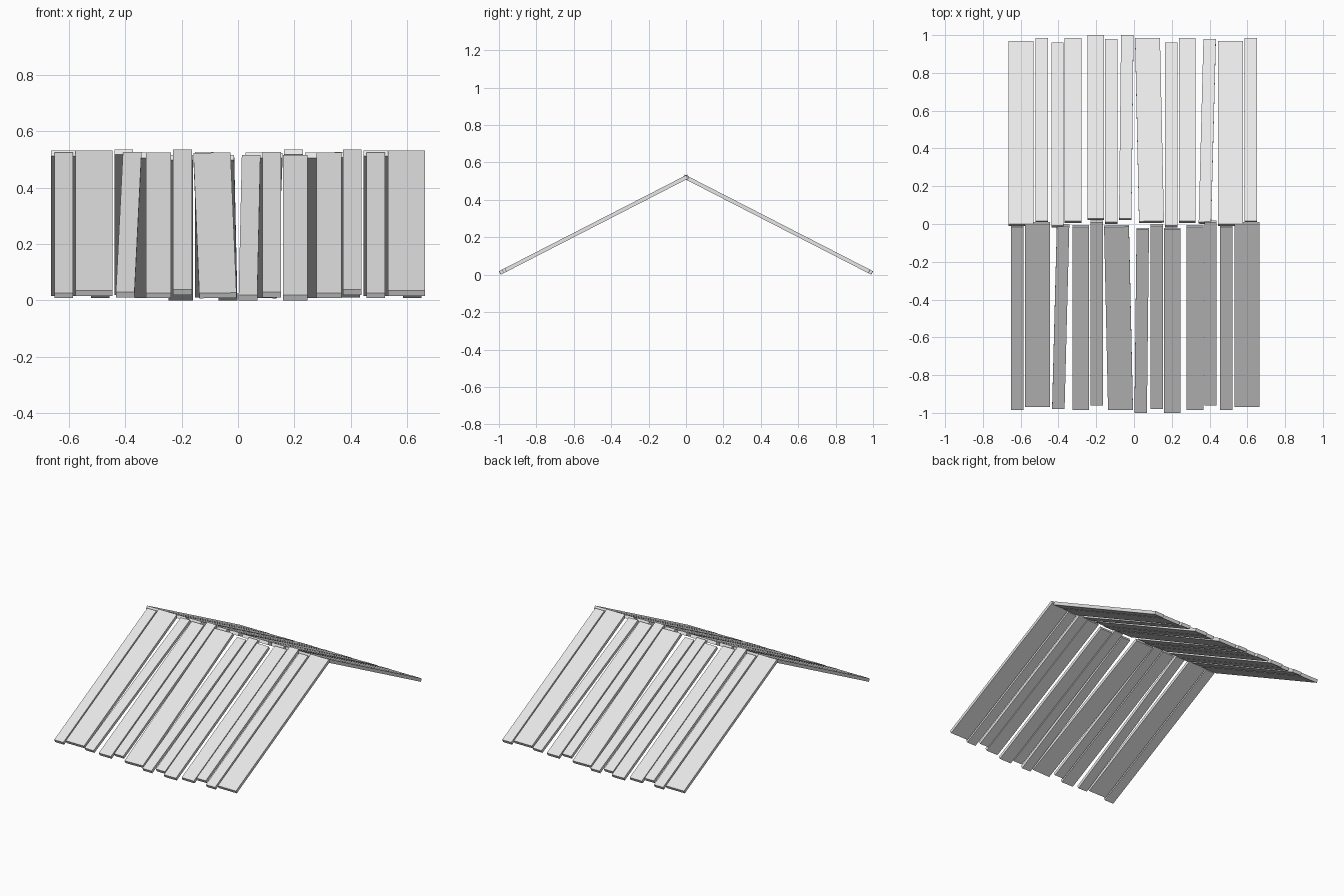
import bpy
import math
from mathutils import Matrix

cube = bpy.data.objects.get("Cube")
if cube:
    bpy.data.objects.remove(cube, do_unlink=True)

# Plain pale grey for every board
grey = bpy.data.materials.new("pale_grey")
grey.use_nodes = True
colour = (0.8, 0.8, 0.8, 1)
grey.diffuse_color = colour
grey.node_tree.nodes["Principled BSDF"].inputs["Base Color"].default_value = colour

PITCH = math.atan(0.513)
LENGTH, THICK = 1.09, 0.021
HALF_SPAN = (LENGTH * math.cos(PITCH) + THICK * math.sin(PITCH)) / 2
RIDGE = 0.52
WIDE, MEDIUM, NARROW = 0.132, 0.088, 0.066

# Boards of one slope: centre x, width, reach of the eave end, sideways skew
BOARDS = [
    (-0.598, WIDE, 0.97, 0), (-0.489, NARROW, 0.985, 0),
    (-0.405, NARROW, 0.962, 0), (-0.323, MEDIUM, 0.985, 0),
    (-0.203, MEDIUM, 1.0, 0), (-0.12, NARROW, 0.98, 0),
    (-0.041, NARROW, 1.0, 0.011), (0.082, WIDE, 0.985, -0.021),
    (0.197, NARROW, 0.962, 0), (0.282, MEDIUM, 0.985, 0),
    (0.388, NARROW, 0.98, 0.025), (0.511, WIDE, 0.97, 0),
    (0.618, NARROW, 0.985, 0),
]


def board(name, turn, x, width, reach, skew):
    """One plank lying on the slope, turned about the vertical axis."""
    y = reach - HALF_SPAN
    place = (Matrix.Rotation(turn, 4, "Z")
             @ Matrix.Translation((x, y, RIDGE - y * math.tan(PITCH)))
             @ Matrix.Rotation(-PITCH, 4, "X")
             @ Matrix.Rotation(-skew / LENGTH, 4, "Z"))
    bpy.ops.mesh.primitive_cube_add(size=1)
    ob = bpy.context.object
    ob.name = name
    ob.data.transform(Matrix.Diagonal((width, LENGTH, THICK, 1)))
    ob.matrix_world = place
    ob.data.materials.append(grey)


# The front slope is the back slope turned half way round
for side, turn in (("back", 0), ("front", math.pi)):
    for i, spec in enumerate(BOARDS, 1):
        board(f"{side}_roof_board_{i}", turn, *spec)
